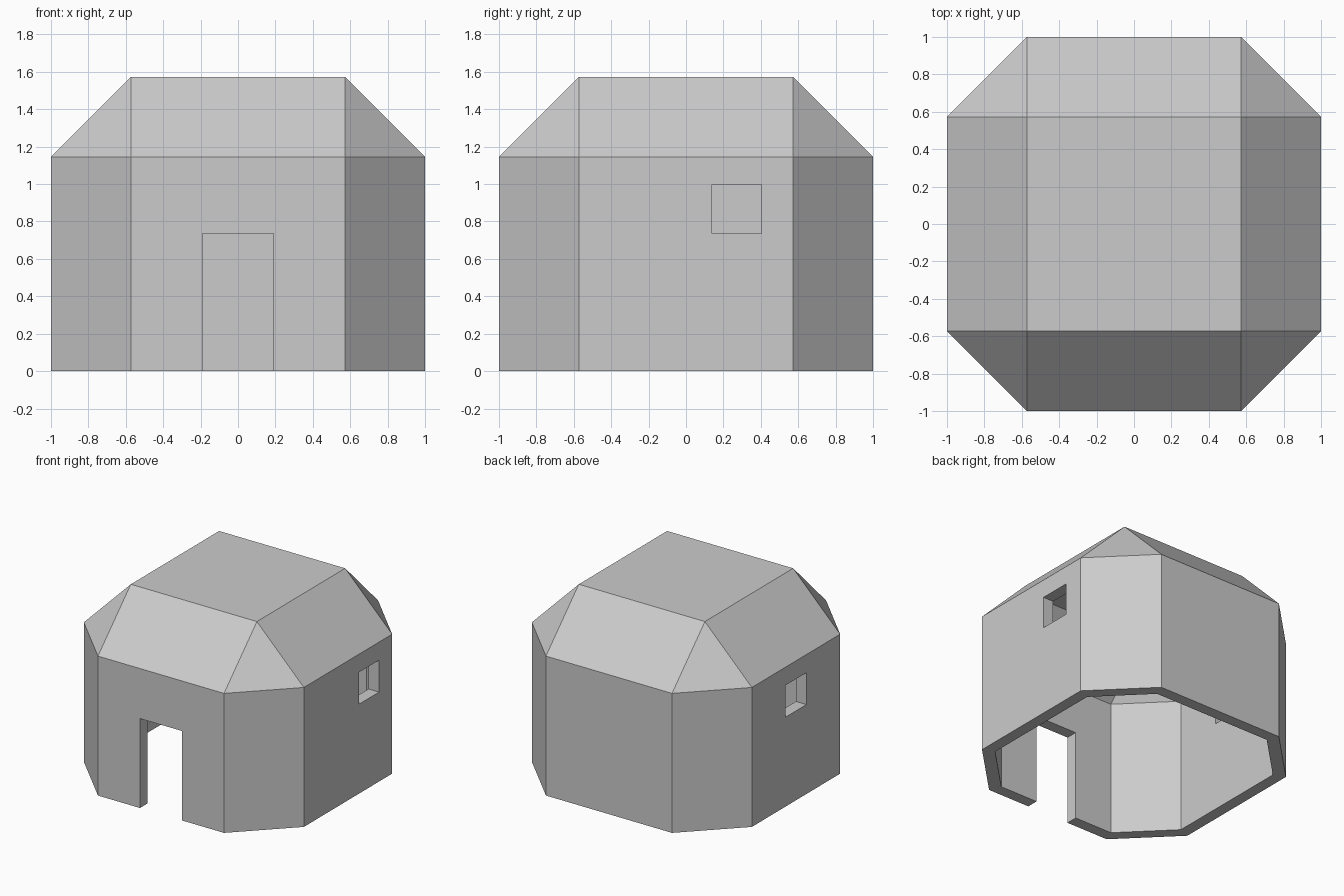
import bpy, bmesh
from mathutils import Vector

if "Cube" in bpy.data.objects:
    bpy.data.objects.remove(bpy.data.objects["Cube"])

HALF, CORNER, WALL = 1.0, 0.573, 0.095   # half width, bevel start, wall thickness
MID = CORNER                             # height of the form's centre


def link_mesh(name, bm):
    mesh = bpy.data.meshes.new(name)
    bm.to_mesh(mesh)
    bm.free()
    obj = bpy.data.objects.new(name, mesh)
    bpy.context.collection.objects.link(obj)
    return obj


def bevelled_hull(name, inset, floor):
    """Octagonal walls under a bevelled roof, inset evenly from the outside."""
    w, c = HALF - inset, CORNER - inset * 0.4142
    bm = bmesh.new()
    for sx in (-1, 1):
        for sy in (-1, 1):
            for x, y in ((w, c), (c, w)):
                bm.verts.new((sx * x, sy * y, floor))
                bm.verts.new((sx * x, sy * y, MID + c))
            bm.verts.new((sx * c, sy * c, MID + w))
    bmesh.ops.convex_hull(bm, input=bm.verts[:])
    bmesh.ops.dissolve_limit(bm, angle_limit=0.02, verts=bm.verts[:], edges=bm.edges[:])
    bmesh.ops.recalc_face_normals(bm, faces=bm.faces[:])
    return link_mesh(name, bm)


def box(name, low, high):
    low, high = Vector(low), Vector(high)
    bm = bmesh.new()
    bmesh.ops.create_cube(bm, size=1)
    bmesh.ops.scale(bm, vec=high - low, verts=bm.verts[:])
    bmesh.ops.translate(bm, vec=(low + high) / 2, verts=bm.verts[:])
    return link_mesh(name, bm)


# Outer shell of the hut
hut = bevelled_hull("hut_shell", 0, 0)

# Hollow interior, front doorway and one window in each side wall
cutters = [
    bevelled_hull("interior_cutter", WALL, -0.2),
    box("door_cutter", (-0.191, -1.2, -0.3), (0.191, -0.7, 0.735)),
    box("right_window_cutter", (0.7, 0.14, 0.735), (1.2, 0.403, 0.997)),
    box("left_window_cutter", (-1.2, -0.135, 0.735), (-0.7, 0.135, 0.997)),
]
for cutter in cutters:
    cutter.hide_render = True
    cutter.display_type = 'WIRE'
    mod = hut.modifiers.new(cutter.name, 'BOOLEAN')
    mod.operation = 'DIFFERENCE'
    mod.solver = 'EXACT'
    mod.object = cutter

# Apply the cuts and remove the helpers
bpy.context.view_layer.objects.active = hut
hut.select_set(True)
for cutter in cutters:
    bpy.ops.object.modifier_apply(modifier=cutter.name)
for cutter in cutters:
    bpy.data.objects.remove(cutter)
